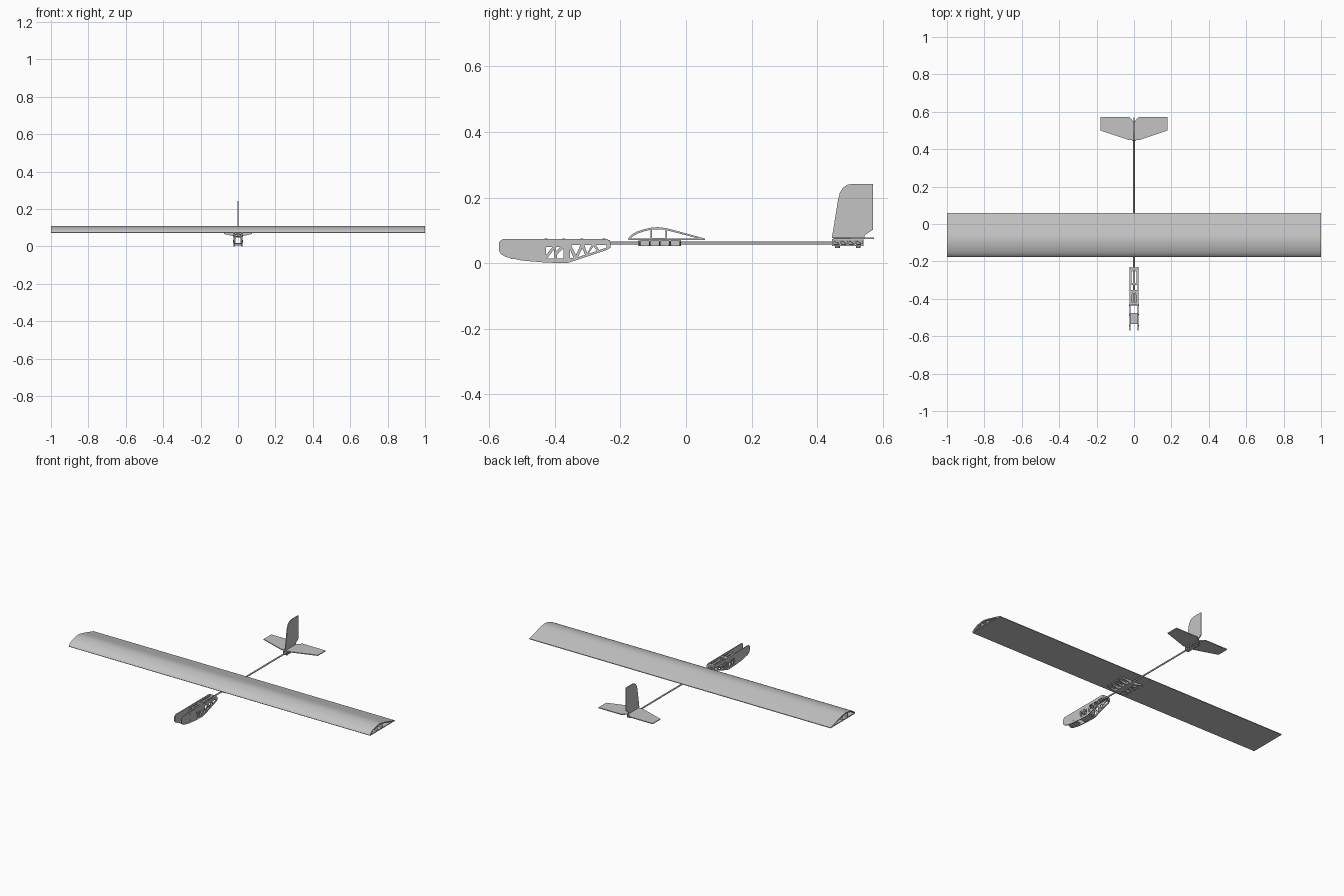
import bpy, math
from mathutils import Matrix, Vector

if "Cube" in bpy.data.objects:
    bpy.data.objects.remove(bpy.data.objects["Cube"])

grey = bpy.data.materials.new("light_grey")
grey.use_nodes = True
colour = (0.55, 0.55, 0.55, 1)
grey.diffuse_color = colour
grey.node_tree.nodes["Principled BSDF"].inputs["Base Color"].default_value = colour

# Plane axes: local x, local y, extrusion direction
SIDE = ((0, 1, 0), (0, 0, 1), (1, 0, 0))
FLAT = ((1, 0, 0), (0, 1, 0), (0, 0, 1))
CROSS = ((1, 0, 0), (0, 0, 1), (0, -1, 0))


def finish(ob):
    bpy.ops.object.select_all(action='DESELECT')
    ob.select_set(True)
    bpy.context.view_layer.objects.active = ob
    bpy.ops.object.shade_smooth_by_angle(angle=math.radians(30))


def plate(name, plane, offset, thick, outline, holes=()):
    """Sheet cut from a 2D outline with holes, centred at offset along its normal."""
    cu = bpy.data.curves.new(name, 'CURVE')
    cu.dimensions, cu.fill_mode, cu.extrude = '2D', 'BOTH', thick / 2
    for loop in (outline, *holes):
        sp = cu.splines.new('POLY')
        sp.points.add(len(loop) - 1)
        for p, (u, v) in zip(sp.points, loop):
            p.co = (u, v, 0, 1)
        sp.use_cyclic_u = True
    tmp = bpy.data.objects.new(name + "_curve", cu)
    bpy.context.collection.objects.link(tmp)
    dg = bpy.context.evaluated_depsgraph_get()
    me = bpy.data.meshes.new_from_object(tmp.evaluated_get(dg))
    bpy.data.objects.remove(tmp)
    m = Matrix(plane).transposed().to_4x4()
    m.translation = Vector(plane[2]) * offset
    me.transform(m)
    me.materials.clear()
    me.materials.append(grey)
    ob = bpy.data.objects.new(name, me)
    bpy.context.collection.objects.link(ob)
    # Weld rims so that curved skins shade smoothly
    import bmesh
    bm = bmesh.new()
    bm.from_mesh(me)
    bmesh.ops.remove_doubles(bm, verts=bm.verts, dist=1e-5)
    bmesh.ops.recalc_face_normals(bm, faces=bm.faces)
    bm.to_mesh(me)
    bm.free()
    finish(ob)
    return ob


def rect(u0, u1, v0, v1):
    return [(u0, v0), (u1, v0), (u1, v1), (u0, v1)]


def rod(name, a, b, radius, sides=16):
    a, b = Vector(a), Vector(b)
    bpy.ops.mesh.primitive_cylinder_add(vertices=sides, radius=radius, depth=(b - a).length,
                                        location=(a + b) / 2)
    ob = bpy.context.object
    ob.rotation_euler = (b - a).to_track_quat('Z', 'Y').to_euler()
    ob.name = name
    ob.data.materials.append(grey)
    finish(ob)


# Hollow wing with a box spar
upper = [(-.177, .074), (-.172, .081), (-.163, .089), (-.15, .096), (-.13, .103), (-.108, .108),
         (-.085, .11), (-.062, .107), (-.03, .099), (.058, .075)]
front_cell = [(-.168, .076), (-.159, .084), (-.147, .0905), (-.128, .097), (-.108, .102), (-.108, .076)]
rear_cell = [(-.058, .076), (-.058, .1), (-.03, .093), (.035, .076)]
plate("wing", SIDE, 0, 2, [(-.175, .071)] + upper + [(.058, .071)],
      [front_cell, rect(-.104, -.062, .077, .103), rear_cell])

# Tail boom
rod("tail_boom", (0, -.43, .061), (0, .542, .061), .0045)

# Pod side plates with truss openings
pod_outline = [(-.56, .073), (-.24, .073), (-.231, .065), (-.231, .047), (-.242, .04), (-.35, .004),
               (-.365, 0), (-.43, .002), (-.5, .008), (-.55, .019), (-.565, .028), (-.57, .038), (-.57, .064)]
truss = [
    [(-.427, .05), (-.427, .025), (-.407, .05)],
    [(-.424, .014), (-.402, .014), (-.402, .043)],
    [(-.397, .05), (-.397, .036), (-.383, .05)],
    [(-.394, .014), (-.374, .014), (-.374, .045), (-.394, .026)],
    [(-.357, .016), (-.357, .05), (-.343, .016)],
    [(-.35, .055), (-.322, .055), (-.336, .025)],
    [(-.33, .018), (-.308, .026), (-.316, .045)],
    [(-.31, .055), (-.301, .03), (-.288, .055)],
    [(-.297, .029), (-.272, .037), (-.282, .052)],
    [(-.275, .056), (-.265, .04), (-.242, .048), (-.242, .056)],
]
for side, x in (("left", .022), ("right", -.022)):
    plate(f"pod_{side}_side", SIDE, x, .005, pod_outline, truss)

# Pod cross plates and bulkheads
plate("pod_rear_deck", FLAT, .068, .005, rect(-.021, .021, -.326, -.232),
      [rect(-.013, -.006, -.315, -.245), rect(.006, .013, -.315, -.245)])
plate("pod_middle_deck", FLAT, .068, .005, rect(-.021, .021, -.433, -.353),
      [rect(-.012, -.005, -.42, -.368), rect(.005, .012, -.42, -.368)])
plate("pod_middle_floor", FLAT, .006, .005, rect(-.021, .021, -.433, -.36))
plate("pod_nose_floor", FLAT, .016, .005, rect(-.021, .021, -.535, -.476))
for i, (y, z0, z1) in enumerate([(-.433, .006, .055), (-.357, .006, .055), (-.234, .047, .066)]):
    plate(f"pod_bulkhead_{i}", CROSS, -y, .005, rect(-.021, .021, z0, z1),
          [rect(-.013, .013, z0 + .005, z1 - .005)])

# Pod bolts
for i, y in enumerate((-.427, -.373, -.318, -.25)):
    for x in (-.012, .012):
        rod(f"deck_bolt_{i}", (x, y, .062), (x, y, .076), .004, 8)
for i, (y, z) in enumerate([(-.545, .058), (-.485, .058), (-.545, .03), (-.485, .025), (-.435, .025)]):
    for s in (-1, 1):
        rod(f"side_bolt_{i}", (s * .02, y, z), (s * .0255, y, z), .004, 8)

# Wing mount: saddle plate, tapered ribs and boom clamp
plate("mount_saddle", FLAT, .069, .004, rect(-.075, .075, -.145, -.015),
      [rect(s * .04 - .02, s * .04 + .02, y, y + .045) for s in (-1, 1) for y in (-.135, -.07)])
for i in range(5):
    plate(f"mount_rib_{i}", CROSS, .142 - i * .031, .005,
          [(-.075, .07), (-.075, .066), (-.02, .054), (.02, .054), (.075, .066), (.075, .07)])
for x in (-.014, .014):
    plate("mount_clamp", SIDE, x, .006, rect(-.145, -.015, .052, .07))
plate("mount_base", FLAT, .0535, .003, rect(-.02, .02, -.145, -.015))

# Tail mount: braced side plates, cap strips and bolts
tail_truss = []
for y in (.451, .474, .497, .52):
    tail_truss.append([(y, .057), (y + .015, .057), (y, .068)])
    tail_truss.append([(y + .018, .058), (y + .018, .069), (y + .003, .069)])
for x in (-.01, .01):
    plate("tail_mount_side", SIDE, x, .003, rect(.445, .542, .053, .073), tail_truss)
for z in (.0535, .072):
    plate("tail_mount_strip", FLAT, z, .003, rect(-.0115, .0115, .445, .542))
for y in (.462, .525):
    rod("tail_bolt", (0, y, .046), (0, y, .056), .007, 10)

# Stabiliser and fin
half = [(.03, .45), (.18, .5), (.18, .573), (.027, .573)]
plate("stabiliser", FLAT, .0755, .005,
      half + [(0, .545)] + [(-x, y) for x, y in reversed(half)])
plate("fin", SIDE, 0, .005,
      [(.445, .077), (.464, .195), (.469, .214), (.479, .23), (.492, .239), (.508, .242),
       (.57, .242), (.57, .102), (.545, .085), (.545, .077)])
